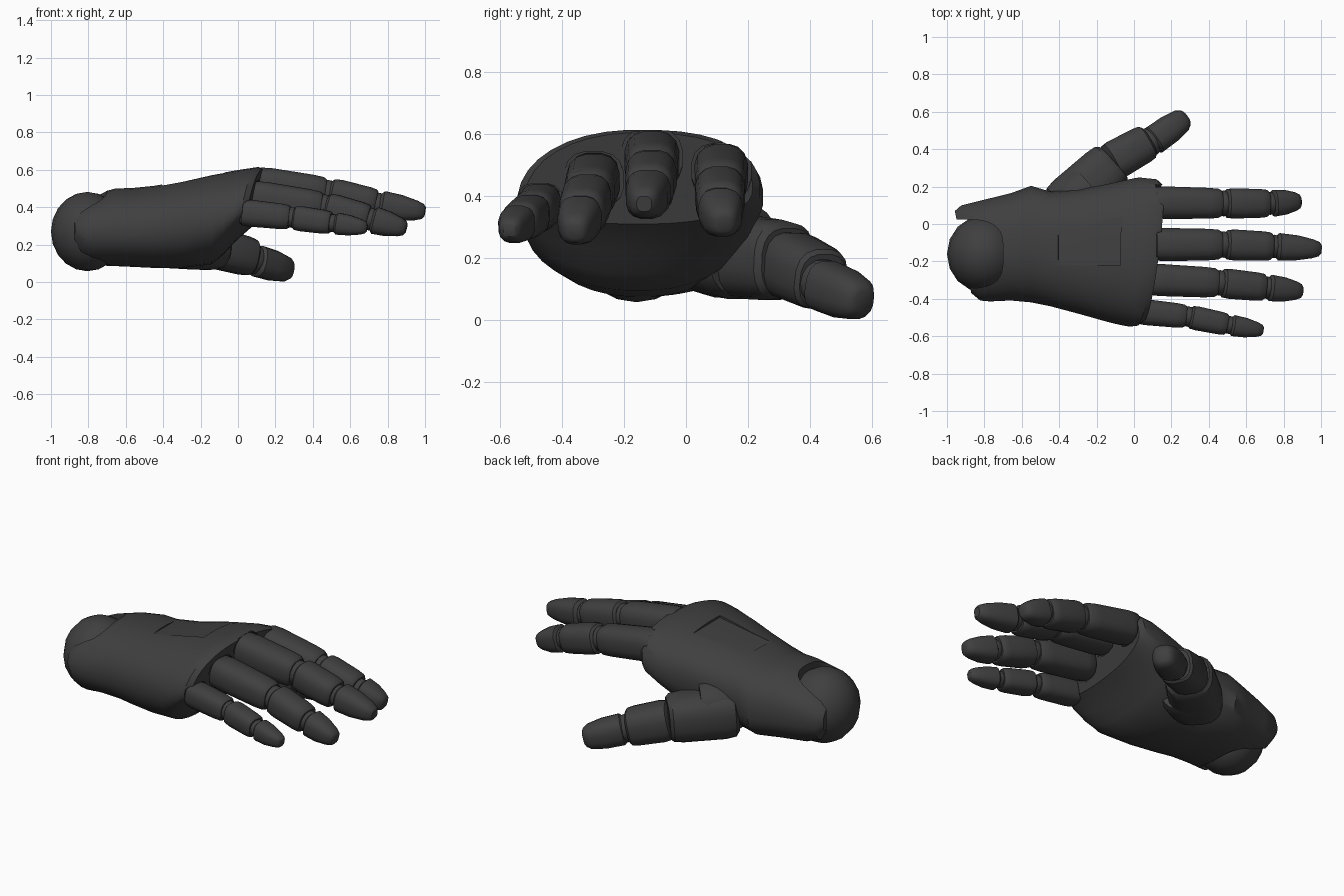
import bpy, bmesh, math
from mathutils import Vector

if "Cube" in bpy.data.objects:
    bpy.data.objects.remove(bpy.data.objects["Cube"])

dark = bpy.data.materials.new("dark_grey")
dark.diffuse_color = (0.05, 0.05, 0.05, 1)
dark.use_nodes = True
dark.node_tree.nodes["Principled BSDF"].inputs["Base Color"].default_value = dark.diffuse_color


def loft(name, rings):
    """Skin a list of equal-length point rings and cap both ends."""
    bm = bmesh.new()
    rows = [[bm.verts.new(p) for p in ring] for ring in rings]
    n = len(rows[0])
    for r, s in zip(rows, rows[1:]):
        for i in range(n):
            bm.faces.new((r[i], r[(i + 1) % n], s[(i + 1) % n], s[i]))
    bm.faces.new(rows[0])
    bm.faces.new(rows[-1])
    bmesh.ops.recalc_face_normals(bm, faces=bm.faces)
    me = bpy.data.meshes.new(name)
    bm.to_mesh(me)
    bm.free()
    me.materials.append(dark)
    ob = bpy.data.objects.new(name, me)
    bpy.context.collection.objects.link(ob)
    return ob


def unit_ring(n, power):
    """Rounded-square outline, -1 to 1; power(c, s) sets the squareness."""
    out = []
    for i in range(n):
        a = 2 * math.pi * (i + 0.5) / n
        c, s = math.cos(a), math.sin(a)
        p = 2 / power(c, s)
        out.append((math.copysign(abs(c) ** p, c), math.copysign(abs(s) ** p, s)))
    return out


def segment(name, a, b, w, h, profile, n=16, power=2.7):
    """Tapered rounded bar from a to b; profile is (position, scale)."""
    a, b = Vector(a), Vector(b)
    d = (b - a).normalized()
    side = d.cross(Vector((0, 1, 0)) if abs(d.z) > 0.9 else Vector((0, 0, 1))).normalized()
    up = side.cross(d)
    return loft(name, [[a.lerp(b, t) + side * (w * k * c) + up * (h * k * s)
                        for c, s in unit_ring(n, lambda c, s: power)] for t, k in profile])


def ball(name, loc, scale, u=16, v=10):
    bpy.ops.mesh.primitive_uv_sphere_add(segments=u, ring_count=v, radius=1, location=loc)
    ob = bpy.context.object
    ob.name = name
    ob.scale = scale
    ob.data.materials.append(dark)
    return ob


BONE = [(0, .78), (.05, .95), (.2, 1), (.8, .95), (.95, .9), (1, .78)]
TIP = [(0, .78), (.07, 1), (.45, .92), (.8, .70), (.95, .53), (1, .33)]
THUMB_TIP = [(0, .8), (.07, 1), (.5, .97), (.85, .8), (.96, .6), (1, .4)]
STRAIGHT = [(0, 1), (1, 1)]

# Palm shell: x, y min, y max, side z at y min, side z at y max, top, bottom, end slant
STATIONS = [
    (-.92, -.37, .07, .28, .28, .38, .18, -.2),
    (-.88, -.41, .10, .27, .27, .42, .12, -.2),
    (-.80, -.415, .125, .27, .27, .46, .09, -.1),
    (-.66, -.41, .165, .27, .27, .50, .085, 0),
    (-.55, -.42, .205, .28, .27, .505, .08, 0),
    (-.45, -.44, .175, .29, .30, .515, .075, 0),
    (-.30, -.48, .185, .31, .33, .54, .075, 0),
    (-.14, -.525, .215, .33, .37, .575, .095, 0),
    (-.06, -.54, .235, .34, .38, .59, .15, .03),
    (.01, -.55, .25, .36, .39, .603, .22, .06),
    (.08, -.545, .24, .38, .41, .615, .28, .12),
    (.11, -.52, .215, .39, .42, .605, .31, .12)]


def palm_power(c, s):
    return 2.2 if s < 0 else (2.1 if c < 0 else 2.5)


rings = []
for x, y0, y1, za, zb, top, bot, k in STATIONS:
    ring = []
    for c, s in unit_ring(36, palm_power):
        y = (y0 + y1) / 2 + c * (y1 - y0) / 2
        mid = za + (zb - za) * (c + 1) / 2
        z = mid + s * ((top - mid) if s > 0 else (mid - bot))
        ring.append((x + k * (y + .12) + max(k, 0) * 1.5 * (z - .45), y, z))
    rings.append(ring)
palm = loft("palm", rings)
cutters = []

# Wrist notch and ball joint
cutters.append(segment("wrist_notch", (-.96, -.16, -.2), (-.96, -.16, .9),
                       .26, .185, STRAIGHT, 32, 3.6))
ball("wrist_ball", (-.805, -.16, .27), (.195, .205, .212), 16, 10)

# Shallow recess on the back of the hand
bpy.ops.mesh.primitive_cube_add(size=1, location=(-.245, -.085, .593), rotation=(0, -.165, 0))
bpy.context.object.scale = (.34, .27, .1)
cutters.append(bpy.context.object)

# Fingers: joint positions from knuckle to tip, and half-width
FINGERS = {
    "index": ([(.08, .115, .49), (.48, .11, .425), (.73, .11, .36), (.89, .122, .31)], .088),
    "middle": ([(.08, -.11, .53), (.48, -.11, .475), (.75, -.12, .415), (1.0, -.135, .375)], .09),
    "ring": ([(.05, -.295, .46), (.46, -.315, .40), (.71, -.34, .335), (.90, -.36, .285)], .087),
    "little": ([(.0, -.465, .375), (.29, -.495, .345), (.51, -.54, .315), (.69, -.57, .29)], .07)}
for name, (pts, w) in FINGERS.items():
    pts = [Vector(p) for p in pts]
    d = (pts[1] - pts[0]).normalized()
    cutters.append(segment(name + "_socket", pts[0] + d * .03, pts[0] + d * .25,
                           w * 1.1, w * 1.06, STRAIGHT))
    for i in range(3):
        a, b = pts[i], pts[i + 1]
        d = (b - a).normalized()
        k = w * (1, .93, .82)[i]
        last = i == 2
        segment(f"{name}_finger_segment_{i + 1}", a + d * (.01 if i else .015),
                b - d * (0 if last else .014), k, k * 1.04, TIP if last else BONE)
        if i:
            ball(f"{name}_finger_joint_{i}", a, (k * .85,) * 3, 12, 8)

# Carve notch, recess and sockets out of the palm
bpy.context.view_layer.objects.active = palm
for c in cutters:
    c.hide_render = True
    m = palm.modifiers.new("cut", 'BOOLEAN')
    m.operation = 'DIFFERENCE'
    m.solver = 'EXACT'
    m.object = c
    bpy.ops.object.modifier_apply(modifier=m.name)
for c in cutters:
    bpy.data.objects.remove(c)

# Thumb: collar on the palm, base, middle and tip
segment("thumb_collar", (-.40, .03, .235), (-.22, .185, .225), .16, .16,
        [(0, .7), (.3, .92), (.85, 1), (1, .93)], 24, 2.3)
segment("thumb_base", (-.39, .075, .215), (-.11, .328, .19), .145, .138, BONE, 20)
segment("thumb_middle", (-.13, .325, .185), (.075, .44, .13), .107, .11, BONE)
ball("thumb_joint", (.085, .44, .12), (.078,) * 3, 12, 8)
segment("thumb_tip", (.095, .44, .115), (.28, .572, .06), .08, .084, THUMB_TIP)

# Smooth shading with crisp edges
bpy.ops.object.select_all(action='SELECT')
bpy.context.view_layer.objects.active = palm
bpy.ops.object.shade_smooth_by_angle(angle=math.radians(35))
